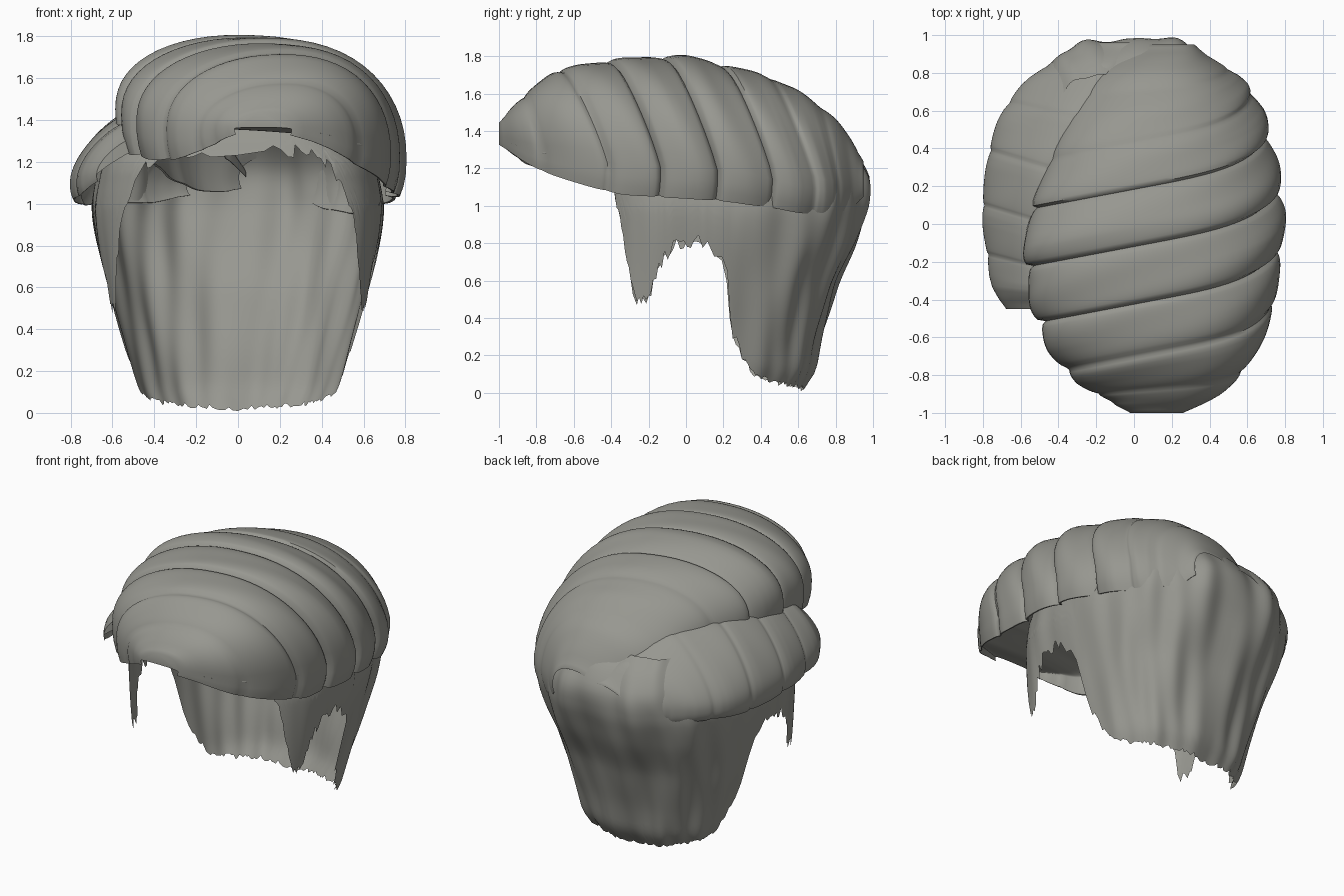
import bpy, bmesh, math, random

random.seed(4)
cube = bpy.data.objects.get("Cube")
if cube:
    bpy.data.objects.remove(cube)

# One flat colour
hair = bpy.data.materials.new("grey_hair")
hair.use_nodes = True
colour = (0.31, 0.31, 0.28, 1)
hair.diffuse_color = colour
bsdf = hair.node_tree.nodes["Principled BSDF"]
bsdf.inputs["Base Color"].default_value = colour
bsdf.inputs["Roughness"].default_value = 0.8


def lerp(table, x):
    """Piecewise linear curve through (x, value) points."""
    if x <= table[0][0]:
        return table[0][1]
    for (a, p), (b, q) in zip(table, table[1:]):
        if x <= b:
            return p + (q - p) * (x - a) / (b - a)
    return table[-1][1]


def soft(table, x, r=0.05):
    return (lerp(table, x - r) + 2 * lerp(table, x) + lerp(table, x + r)) / 4


def power(v, e):
    return math.copysign(abs(v) ** e, v)


def grid_object(name, rings, caps):
    """Skin a list of closed rings of points."""
    bm = bmesh.new()
    rows = [[bm.verts.new(p) for p in ring] for ring in rings]
    n = len(rows[0])
    for lo, hi in zip(rows, rows[1:]):
        for i in range(n):
            j = (i + 1) % n
            bm.faces.new((lo[i], lo[j], hi[j], hi[i]))
    if caps:
        bm.faces.new(rows[0])
        bm.faces.new(rows[-1])
    bmesh.ops.recalc_face_normals(bm, faces=bm.faces)
    mesh = bpy.data.meshes.new(name)
    bm.to_mesh(mesh)
    bm.free()
    mesh.materials.append(hair)
    obj = bpy.data.objects.new(name, mesh)
    bpy.context.collection.objects.link(obj)
    bpy.ops.object.select_all(action="DESELECT")
    obj.select_set(True)
    bpy.context.view_layer.objects.active = obj
    bpy.ops.object.shade_smooth_by_angle(angle=math.radians(50))


def scallop(creases, s):
    """0 at each crease, 1 on each lock, with the steep side in front."""
    for a, b in zip(creases, creases[1:]):
        if a <= s <= b:
            t = ((s - a) / (b - a)) ** 0.7
            return math.sqrt(max(0, 4 * t * (1 - t)))
    return 1


def locks(name, start, end, left, right, top, base_l, base_r, creases,
          depth, shear, sweep, hollow, tucks, right_tuck, steps=130, arc=36):
    """Crescent sections lofted front to back, ribbed into swept locks."""
    rings = []
    for i in range(steps + 1):
        s = start + (end - start) * i / steps
        k = min(1, (s - start) / 0.3, (end - s) / 0.5)
        x0 = soft(left, s - 0.1 * k * (shear > 0))
        x1 = soft(right, s + 0.25 * k * (sweep > 0))
        zl, zr = soft(base_l, s), soft(base_r, s + 0.2 * k * (sweep > 0))
        cx, hw = (x0 + x1) / 2, max(0.01, (x1 - x0) / 2)
        h = max(0.02, soft(top, s, 0.03) - (zl + zr) / 2)
        dent = soft(depth, s) * (1 - scallop(creases, s))
        tuck = lerp(tucks, s)
        first, last = -tuck * right_tuck, math.pi + tuck
        ring = []
        for layer in (0, 1):
            for j in range(arc + 1):
                a = first + (last - first) * (j / arc if not layer else 1 - j / arc)
                c, d = power(math.cos(a), 0.9), power(math.sin(a), 0.9)
                up = max(0, d)
                f = 1 - dent + 0.006 * math.sin(3 * a + 25 * s)
                fx, fz = f, f
                if layer:
                    fx = f * 0.98
                    fz = f * (lerp(hollow, s) if d > 0 else 0.98)
                x = cx + hw * c * fx
                z = zl + (zr - zl) * (c + 1) / 2 + h * fz * (d + 0.19 * c * up)
                y = s + k * (shear * (x - cx) + sweep * max(0, c) * (1 - up))
                ring.append((x, y, z))
        rings.append(ring)
    grid_object(name, rings, True)


# Large mass swept over the top from the parting
locks("swept_top_hair", -1, 0.95,
      left=[(-1, .02), (-.97, -.1), (-.9, -.24), (-.8, -.36), (-.65, -.46), (-.5, -.53), (-.2, -.59),
            (0, -.58), (.2, -.52), (.4, -.43), (.6, -.35), (.8, -.2), (.95, .02)],
      right=[(-1, .22), (-.95, .38), (-.8, .57), (-.6, .69), (-.4, .76), (0, .81),
             (.2, .79), (.4, .74), (.6, .69), (.8, .57), (.95, .3)],
      top=[(-1, 1.43), (-.95, 1.51), (-.85, 1.61), (-.7, 1.73), (-.4, 1.79), (0, 1.81),
           (.2, 1.76), (.4, 1.71), (.6, 1.62), (.8, 1.47), (.9, 1.33), (.95, 1.22)],
      base_l=[(-1, 1.36), (-.8, 1.34), (-.5, 1.38), (0, 1.45), (.5, 1.37), (.95, 1.12)],
      base_r=[(-1, 1.36), (-.8, 1.28), (-.4, 1.21), (-.1, 1.2), (.4, 1.16), (.95, 1.1)],
      creases=[-1.03, -.86, -.66, -.4, -.1, .2, .45, .72, 1],
      depth=[(-1, .09), (.1, .08), (.4, .04), (1, .02)],
      shear=.19, sweep=.15, hollow=[(-.9, .1), (-.5, .25), (-.4, .97)],
      tucks=[(0, .3), (.5, .42)], right_tuck=1)

# Smaller mass combed down on the other side of the parting
locks("parted_side_hair", -.45, .96,
      left=[(-.45, -.66), (-.4, -.73), (-.3, -.77), (0, -.81), (.3, -.78), (.55, -.7),
            (.75, -.56), (.93, -.32), (1, -.15)],
      right=[(-.45, -.48), (-.3, -.45), (0, -.45), (.3, -.36), (.6, -.2), (.96, .05)],
      top=[(-.45, 1.27), (-.35, 1.34), (0, 1.38), (.3, 1.42), (.6, 1.4), (.85, 1.3), (.96, 1.18)],
      base_l=[(-.45, 1.14), (-.3, 1.1), (.5, 1.08), (1, 1.08)],
      base_r=[(-.45, 1.25), (0, 1.3), (.6, 1.36), (.96, 1.12)],
      creases=[-.5, -.2, .05, .33, .6, .82, 1],
      depth=[(-.5, .09), (.5, .07), (1, .03)],
      shear=-.3, sweep=0, hollow=[(-.4, .2), (-.3, .97)], tucks=[(0, .4), (.4, .5)], right_tuck=0)

# Thin shell: nape, sides, sideburns and hairline, open at the face and ears
WIDTH = [(0, .43), (.1, .49), (.5, .6), (.8, .67), (.9, .69), (1, .7), (1.2, .66), (1.35, .56)]
BACK = [(0, .45), (.1, .53), (.3, .57), (.6, .66), (.8, .76), (1, .83), (1.15, .84), (1.3, .74),
        (1.4, .6)]
FRONT = [(0, .59), (1.2, .6), (1.35, .5)]
EDGE = [(0, .02), (50, .05), (70, .09), (76, .15), (81, .24), (85, .37), (86, .58), (89, .75),
        (94, .81), (105, .8), (112, .72), (117, .62), (120, .49), (131, .5), (134, .6), (138, .76),
        (144, .93), (149, 1.06), (156, 1.18), (165, 1.25), (180, 1.25)]
COLUMNS, ROWS, CROWN = 220, 40, 1.36
jag = [random.uniform(-1, 1) for _ in range(COLUMNS)]
shell = []
for r in range(ROWS + 1):
    ring = []
    for c in range(COLUMNS):
        deg = -180 + 360 * c / COLUMNS
        phi = math.radians(deg)
        ahead = max(0, -math.cos(phi))
        rough = 0.012 if abs(deg) < 75 else 0.035
        low = max(0, lerp(EDGE, abs(deg)) + rough * jag[c])
        z = low + (CROWN - low) * r / ROWS
        strand = math.sin(11 * phi + 5 * z) + 0.6 * math.sin(23 * phi - 4 * z)
        f = 1 + 0.016 * strand * max(0, math.cos(phi / 1.5))
        depth = soft(FRONT if ahead else BACK, z)
        width = soft(WIDTH, z)
        if z < 1:
            width += (0.7 - width) * ahead
        x = width * power(math.sin(phi), 0.45 if ahead else 0.8) * f
        y = 0.15 + depth * power(math.cos(phi), 0.8) * f
        ring.append((x, y, z))
    shell.append(ring)
grid_object("nape_and_side_hair", shell, False)
